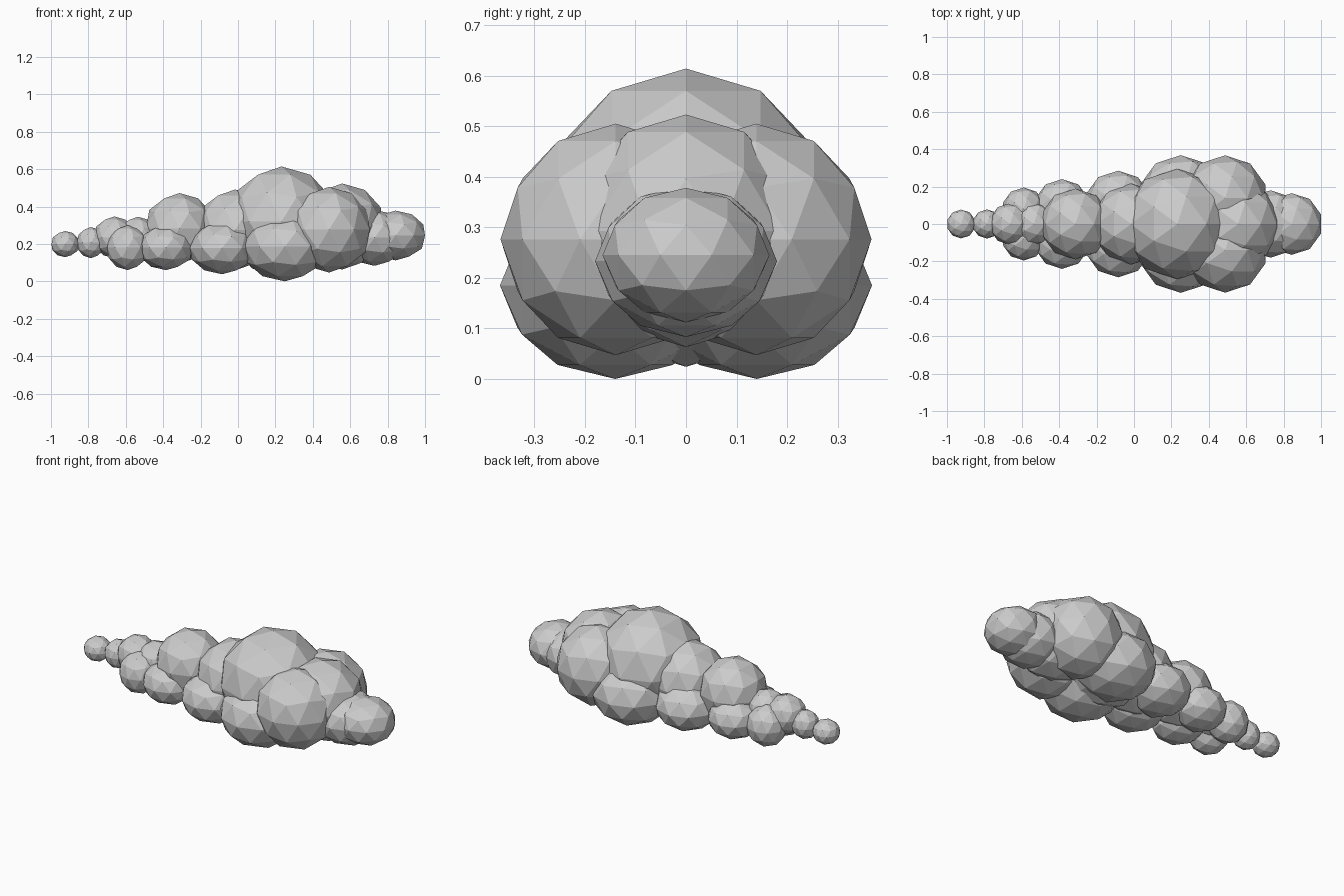
import bpy


def puff(name, x, y, z, r, rz=None):
    """Low-poly flat-shaded ball, optionally squashed in height."""
    bpy.ops.mesh.primitive_ico_sphere_add(subdivisions=2, radius=1, location=(x, y, z))
    ob = bpy.context.object
    ob.name = name
    ob.scale = (r, r, rz or r)
    return ob


# Puffs along the cloud's centre line: x, z, radius, height radius
centre = [
    (-0.924, 0.199, 0.077, 0.070),
    (-0.786, 0.207, 0.078, 0.083),
    (-0.662, 0.235, 0.112, 0.112),
    (-0.535, 0.230, 0.115, 0.115),
    (-0.313, 0.283, 0.189, 0.189),
    (-0.015, 0.275, 0.216, 0.216),
    (0.232, 0.319, 0.295, 0.295),
    (0.557, 0.293, 0.230, 0.230),
    (0.730, 0.233, 0.180, 0.150),
    (0.843, 0.245, 0.165, 0.133),
]
for i, (x, z, r, rz) in enumerate(centre):
    puff(f"cloud_centre_puff_{i + 1}", x, 0, z, r, rz)

# Mirrored puffs on both flanks: x, y offset, z, radius, height radius
flank = [
    (-0.590, 0.080, 0.180, 0.115, 0.120),
    (-0.385, 0.090, 0.180, 0.150, 0.120),
    (-0.085, 0.105, 0.178, 0.180, 0.140),
    (0.250, 0.140, 0.185, 0.228, 0.185),
    (0.487, 0.139, 0.276, 0.228, 0.229),
]
for i, (x, y, z, r, rz) in enumerate(flank):
    for side, s in (("front", -1), ("back", 1)):
        puff(f"cloud_{side}_puff_{i + 1}", x, s * y, z, r, rz)
